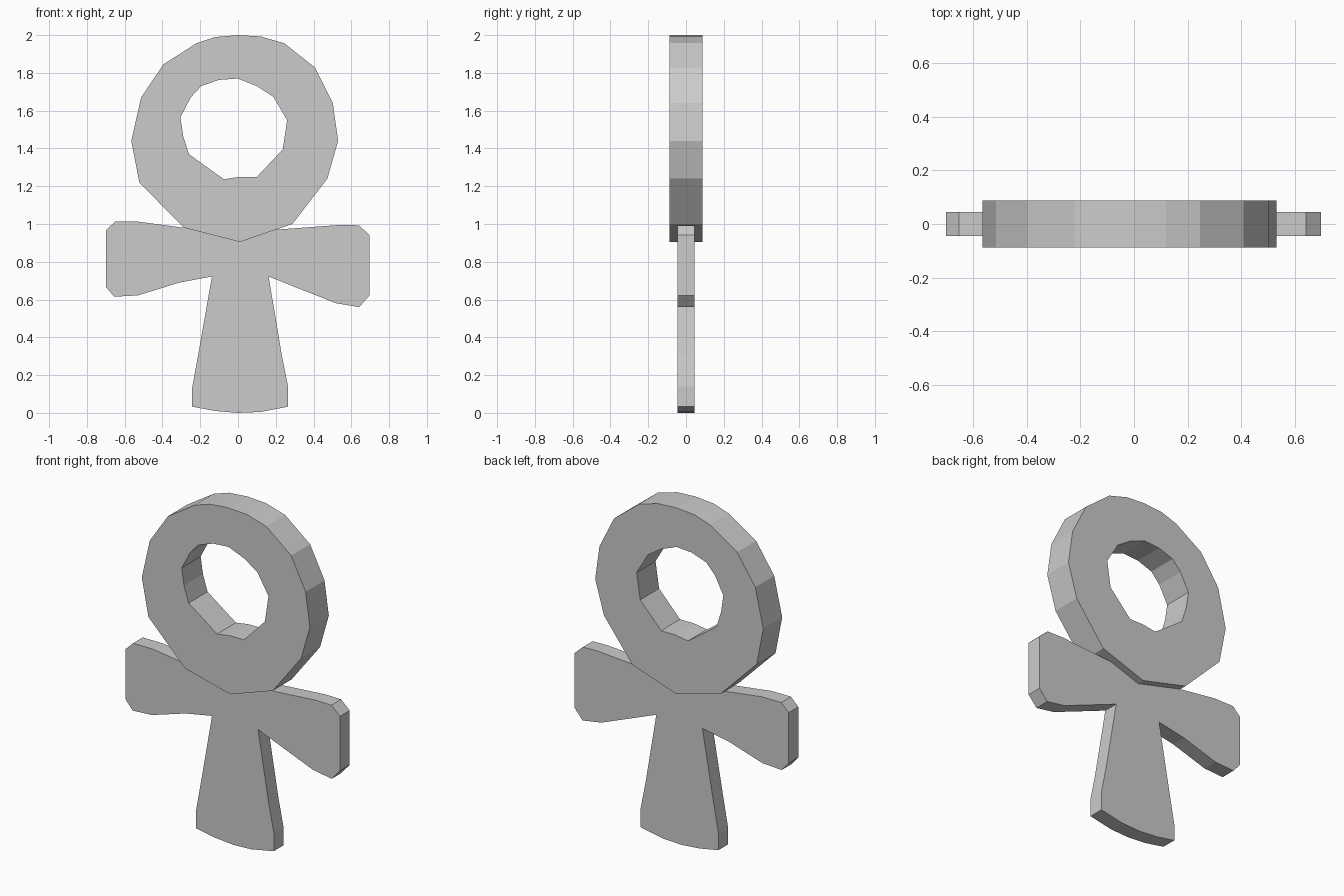
import bpy, bmesh

if "Cube" in bpy.data.objects:
    bpy.data.objects.remove(bpy.data.objects["Cube"])


def slab(name, loops, half):
    """Fill front-view (x, z) outlines, with holes, and extrude along y."""
    bm = bmesh.new()
    edges = []
    for pts in loops:
        vs = [bm.verts.new((x, -half, z)) for x, z in pts]
        edges += [bm.edges.new((vs[i - 1], vs[i])) for i in range(len(vs))]
    bmesh.ops.triangle_fill(bm, use_beauty=True, use_dissolve=False, edges=edges)
    ext = bmesh.ops.extrude_face_region(bm, geom=bm.faces[:], use_keep_orig=True)
    moved = [g for g in ext["geom"] if isinstance(g, bmesh.types.BMVert)]
    bmesh.ops.translate(bm, vec=(0, 2 * half, 0), verts=moved)
    bmesh.ops.recalc_face_normals(bm, faces=bm.faces[:])
    mesh = bpy.data.meshes.new(name)
    bm.to_mesh(mesh)
    bm.free()
    obj = bpy.data.objects.new(name, mesh)
    bpy.context.collection.objects.link(obj)
    return obj


# Thick faceted loop with an irregular hole
outer = [(0, 2), (.12, 1.993), (.245, 1.957), (.408, 1.828), (.502, 1.64),
         (.53, 1.44), (.473, 1.24), (.288, 1.0), (.2, .97), (.01, .905),
         (-.285, .98), (-.522, 1.218), (-.565, 1.44), (-.513, 1.67),
         (-.395, 1.845), (-.22, 1.957), (-.12, 1.99)]
inner = [(0, 1.77), (.1, 1.73), (.187, 1.673), (.26, 1.55), (.237, 1.395),
         (.1, 1.25), (.01, 1.25), (-.075, 1.237), (-.26, 1.37), (-.29, 1.465),
         (-.305, 1.565), (-.25, 1.67), (-.195, 1.73), (-.1, 1.763)]
slab("ring", [outer, inner], .088)

# Thinner flared arms and stem in one piece
body = [(-.285, .98), (-.525, 1.012), (-.652, 1.012), (-.7, .965), (-.7, .667),
        (-.655, .615), (-.53, .622), (-.31, .69), (-.138, .722), (-.205, .34),
        (-.243, .13), (-.243, .033), (-.12, .01), (0, 0), (.12, .005),
        (.265, .033), (.265, .14), (.232, .305), (.162, .722), (.52, .58),
        (.642, .56), (.696, .622), (.696, .942), (.64, .993), (.54, .995),
        (.2, .97)]
slab("arms_and_stem", [body], .045)
